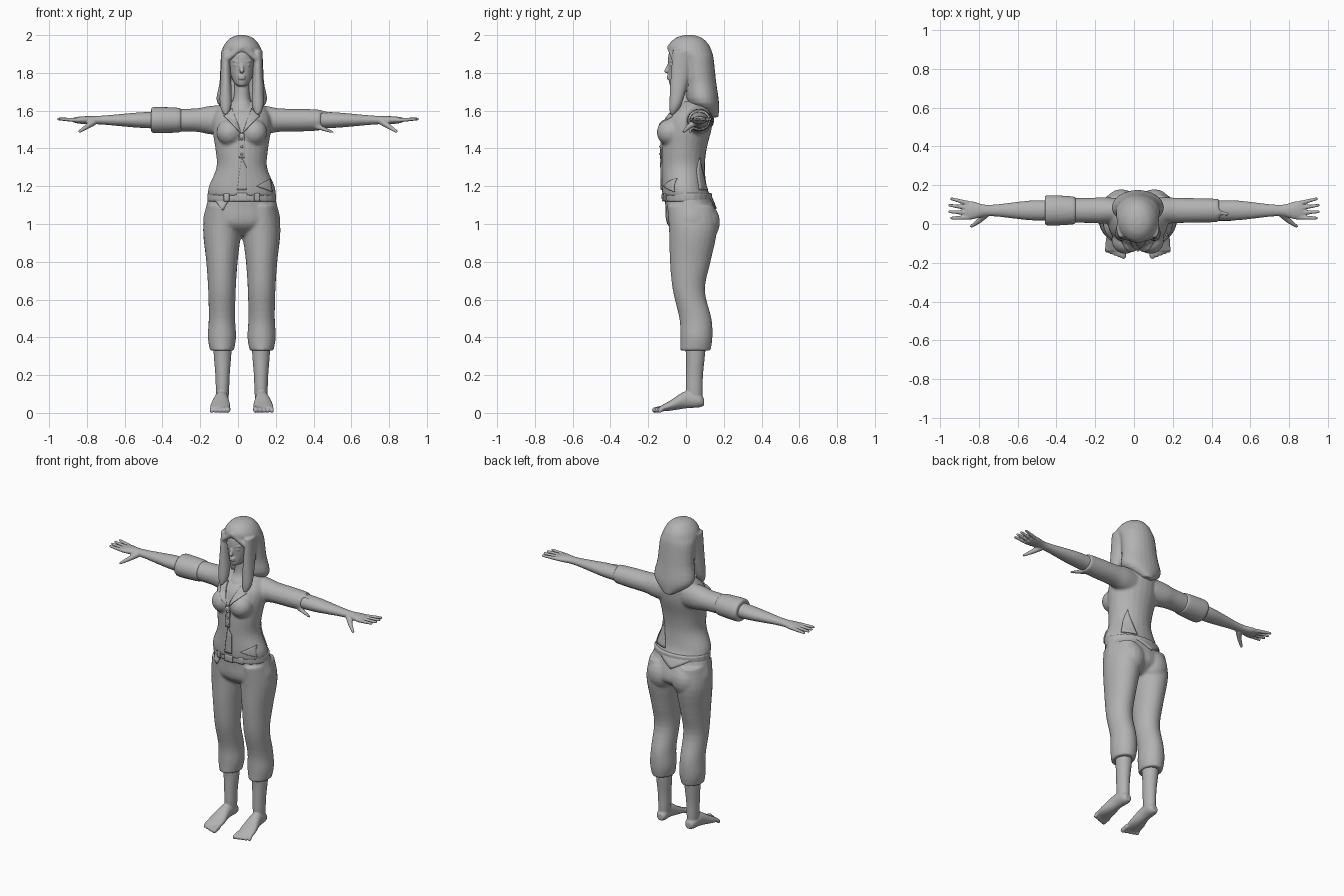
import bpy, bmesh, math
from mathutils import Matrix, Vector
from mathutils.bvhtree import BVHTree

cube = bpy.data.objects.get("Cube")
if cube:
    bpy.data.objects.remove(cube, do_unlink=True)

MIDDLE = 0.02                        # x of the body's middle line
SIDES = {"right": -1, "left": 1}
ARM_Y, ARM_Z = 0.07, 1.55            # axis of the outstretched arms
SEGMENTS, STEPS = 24, 4

grey = bpy.data.materials.new("plain_grey")
grey.use_nodes = True
grey.diffuse_color = (0.45, 0.45, 0.45, 1)
grey.node_tree.nodes["Principled BSDF"].inputs["Base Color"].default_value = grey.diffuse_color


def smooth_rows(rows):
    """Fill in a smooth curve through the given rows of numbers."""
    rows = [Vector(row) for row in rows]
    last = len(rows) - 1
    for i in range(last):
        start, end = rows[i], rows[i + 1]
        leave = (end - rows[max(i - 1, 0)]) / 2
        arrive = (rows[min(i + 2, last)] - start) / 2
        for step in range(STEPS):
            t = step / STEPS
            u = 1 - t
            yield start * (1 + 2 * t) * u * u + end * (1 + 2 * u) * t * t + leave * t * u * u - arrive * t * t * u
    yield rows[last]


def loft(bm, rows, across, along):
    """Skin elliptical rings; each row is x, y, z and two radii."""
    across, along = Vector(across), Vector(along)
    previous = None
    for row in smooth_rows(rows):
        ring = []
        for i in range(SEGMENTS):
            angle = math.tau * i / SEGMENTS
            offset = across * row[3] * math.cos(angle) + along * row[4] * math.sin(angle)
            ring.append(bm.verts.new(Vector(row[:3]) + offset))
        if previous is None:
            bm.faces.new(ring)
        else:
            for i in range(SEGMENTS):
                bm.faces.new((previous[i - 1], previous[i], ring[i], ring[i - 1]))
        previous = ring
    bm.faces.new(previous)


def upright(bm, x, rows):
    """Vertical form; rows are height, half width, front y, back y."""
    loft(bm, [(x, (front + back) / 2, z, half, (back - front) / 2) for z, half, front, back in rows],
         (1, 0, 0), (0, 1, 0))


def sideways(bm, side, rows):
    """Form along the arm axis; rows are distance, depth radius, height radius."""
    loft(bm, [(side * x, ARM_Y, ARM_Z, depth, height) for x, depth, height in rows], (0, 1, 0), (0, 0, 1))


def ball(bm, centre, size):
    bmesh.ops.create_uvsphere(bm, u_segments=16, v_segments=10, radius=1,
                              matrix=Matrix.Translation(centre) @ Matrix.Diagonal((*size, 1)))


def limb(bm, start, end, start_radius, end_radius):
    """Tapered rod with round ends."""
    start, end = Vector(start), Vector(end)
    turn = (end - start).to_track_quat("Z", "Y").to_matrix().to_4x4()
    bmesh.ops.create_cone(bm, cap_ends=True, segments=SEGMENTS, radius1=start_radius, radius2=end_radius,
                          depth=(end - start).length, matrix=Matrix.Translation((start + end) / 2) @ turn)
    ball(bm, start, [start_radius] * 3)
    ball(bm, end, [end_radius] * 3)


def finish(name, bm, voxel=None):
    """Make the object; a voxel size fuses its overlapping forms into one skin."""
    bmesh.ops.recalc_face_normals(bm, faces=bm.faces)
    mesh = bpy.data.meshes.new(name)
    bm.to_mesh(mesh)
    bm.free()
    mesh.materials.append(grey)
    for face in mesh.polygons:
        face.use_smooth = True
    obj = bpy.data.objects.new(name, mesh)
    bpy.context.collection.objects.link(obj)
    if voxel:
        fuse = obj.modifiers.new("Fuse", "REMESH")
        fuse.mode, fuse.voxel_size, fuse.use_smooth_shade = "VOXEL", voxel, True
        soften = obj.modifiers.new("Soften", "SMOOTH")
        soften.factor, soften.iterations = 0.5, 2
    return obj


def patch(name, target, outline, facing=-1):
    """Thin cloth plate, outlined in x and z, draped on the target's front or back."""
    bm = bmesh.new()
    bm.faces.new([bm.verts.new((x, 0, z)) for x, z in outline])
    bmesh.ops.triangulate(bm, faces=bm.faces)
    bmesh.ops.subdivide_edges(bm, edges=bm.edges, cuts=8, use_grid_fill=True)
    bpy.context.view_layer.update()
    tree = BVHTree.FromObject(target, bpy.context.evaluated_depsgraph_get())
    missed = []
    for vert in bm.verts:
        hit = tree.ray_cast(Vector((vert.co.x, facing, vert.co.z)), Vector((0, -facing, 0)))[0]
        if hit:
            vert.co.y = hit.y + facing * 0.003
        else:
            missed.append(vert)
    bmesh.ops.delete(bm, geom=missed, context="VERTS")
    plate = finish(name, bm).modifiers.new("Thickness", "SOLIDIFY")
    plate.thickness, plate.offset = 0.008, 0


def strip(name, target, x, bottom, top, half):
    """Upright rectangular plate."""
    patch(name, target, [(x - half, bottom), (x + half, bottom), (x + half, top), (x - half, top)])


# Trousers: pelvis, buttocks and legs fused
bm = bmesh.new()
upright(bm, MIDDLE, [(1.18, .165, -.115, .11), (1.1, .187, -.11, .15), (1, .2, -.1, .17), (.94, .1, -.03, .1)])
for side in SIDES.values():
    ball(bm, (MIDDLE + side * .085, .1, 1.01), (.085, .08, .1))
    upright(bm, MIDDLE + side * .105, [
        (1.1, .08, -.1, .15), (.97, .1, -.09, .165), (.8, .083, -.085, .13), (.65, .073, -.07, .1),
        (.5, .07, -.035, .135), (.4, .075, -.03, .14), (.33, .063, -.03, .13)])
trousers = finish("trousers", bm, .009)

# Belt with buckle and loops
bm = bmesh.new()
upright(bm, MIDDLE, [(z, .182, -.122, .138) for z in (1.12, 1.165)])
belt = finish("belt", bm, .007)
strip("buckle", belt, MIDDLE, 1.115, 1.17, .028)
for name, side in SIDES.items():
    strip(name + "_belt_loop", belt, MIDDLE + side * .08, 1.115, 1.17, .014)

# Shirt: torso, bust and sleeves fused
bm = bmesh.new()
upright(bm, MIDDLE, [(1.15, .18, -.125, .13), (1.2, .174, -.128, .11), (1.3, .134, -.13, .1),
                     (1.4, .14, -.13, .11), (1.5, .155, -.122, .135), (1.57, .15, -.1, .142),
                     (1.62, .12, -.05, .14), (1.65, .07, -.02, .12)])
for side in SIDES.values():
    ball(bm, (MIDDLE + side * .065, -.085, 1.485), (.07, .07, .07))
    sideways(bm, side, [(.06, .06, .08), (.15, .068, .075), (.22, .065, .062), (.34, .063, .06), (.44, .06, .055)])
# Torn end of the left sleeve
for y, z, drop in ((.03, 1.515, .028), (.06, 1.59, .007)):
    limb(bm, (.42, y, z), (.5, y - .01, z - drop), .015, .008)
shirt = finish("shirt", bm, .009)

# Rolled cuff on the right sleeve
bm = bmesh.new()
sideways(bm, SIDES["right"], [(.3, .064, .06), (.32, .073, .066), (.44, .079, .07), (.46, .07, .06)])
finish("rolled_cuff", bm, .008)

# Collar flaps, placket, buttons, tails and tear
for name, side in SIDES.items():
    inner, middle, outer = (MIDDLE + side * reach for reach in (.005, .05, .095))
    patch(name + "_collar", shirt, [(inner, 1.48), (middle, 1.53), (outer, 1.57), (middle, 1.61)])
strip("placket", shirt, MIDDLE, 1.35, 1.48, .014)
opening_width, opening_low, opening_high = .025, 1.18, 1.35
patch("shirt_opening", shirt, [(MIDDLE - opening_width, opening_low), (MIDDLE + opening_width, opening_low),
                               (MIDDLE + opening_width, 1.3), (MIDDLE, opening_high)])
bm = bmesh.new()
for k in range(3):
    ball(bm, (MIDDLE, -.135, 1.45 - k * .04), [.007] * 3)
finish("shirt_buttons", bm)
patch("right_shirt_tail", trousers, [(-.15, 1.16), (-.08, 1.07), (-.03, 1.16)])
patch("left_shirt_tear", shirt, [(.1, 1.2), (.17, 1.24), (.18, 1.17)])
patch("back_shirt_tail", trousers, [(-.15, 1.16), (0, 1.08), (.13, 1.16)], facing=1)
patch("back_tear", shirt, [(.11, 1.35), (.16, 1.18), (.07, 1.18)], facing=1)

# Bare arms, each with four fanned fingers and a bent thumb
for name, side in SIDES.items():
    bm = bmesh.new()
    sideways(bm, side, [(.3, .05, .05), (.5, .052, .042), (.6, .044, .034), (.7, .032, .025),
                        (.77, .03, .021), (.83, .046, .02), (.87, .045, .013)])
    for k in range(4):
        spread = k - 1.5
        limb(bm, (side * .85, ARM_Y + spread * .024, ARM_Z),
             (side * (.955 - .01 * abs(spread)), ARM_Y + .01 + spread * .033, ARM_Z + .006), .012, .008)
    wrist, knuckle, tip = (side * .765, .05, 1.54), (side * .8, .015, 1.515), (side * .838, -.012, 1.49)
    limb(bm, wrist, knuckle, .019, .013)
    limb(bm, knuckle, tip, .013, .008)
    finish(name + "_arm", bm, .005)

# Bare shins and feet, with toes shrinking outwards
for name, side in SIDES.items():
    bm = bmesh.new()
    upright(bm, MIDDLE + side * .102, [(.4, .052, -.01, .11), (.3, .046, 0, .1), (.2, .038, 0, .09),
                                       (.12, .035, 0, .088), (.05, .03, .01, .085)])
    loft(bm, [(MIDDLE + side * (.108 - y / 15), y, z, width, height) for y, z, width, height in (
        (.095, .058, .02, .02), (.07, .065, .034, .036), (0, .07, .037, .046),
        (-.08, .04, .052, .028), (-.14, .02, .05, .013))], (1, 0, 0), (0, 0, 1))
    for k in range(5):
        x, radius = MIDDLE + side * (.075 + k * .021), .015 - k * .001
        limb(bm, (x, -.125, .024), (x, -.165 + k * .007, radius), radius, radius)
    finish(name + "_foot", bm, .005)

# Neck, head and face
bm = bmesh.new()
upright(bm, MIDDLE, [(1.5, .07, -.1, .08), (1.6, .08, -.07, .1), (1.66, .046, -.035, .07), (1.77, .044, -.03, .06)])
upright(bm, MIDDLE, [(1.73, .022, -.082, -.02), (1.75, .042, -.09, .03), (1.8, .062, -.092, .07),
                     (1.88, .073, -.095, .09), (1.93, .065, -.08, .09), (1.96, .035, -.04, .06)])
limb(bm, (MIDDLE, -.087, 1.85), (MIDDLE, -.103, 1.81), .008, .012)
for lip_height in (1.783, 1.771):
    ball(bm, (MIDDLE, -.091, lip_height), (.02, .011, .007))
for side in SIDES.values():
    ball(bm, (MIDDLE + side * .03, -.077, 1.842), (.014, .011, .008))
    limb(bm, (MIDDLE + side * .014, -.088, 1.858), (MIDDLE + side * .046, -.077, 1.864), .007, .005)
finish("head", bm, .005)

# Long hair: back mass, side locks and fringe
bm = bmesh.new()
upright(bm, MIDDLE, [(1.565, .03, .12, .172), (1.64, .13, .01, .175), (1.75, .118, -.01, .16),
                     (1.87, .112, -.035, .147), (1.91, .108, -.09, .138), (1.95, .092, -.09, .12),
                     (1.985, .06, -.055, .085), (2, .02, -.01, .04)])
for side in SIDES.values():
    upright(bm, MIDDLE + side * .085, [(1.58, .012, -.085, -.06), (1.64, .032, -.088, -.02),
                                       (1.8, .027, -.08, .02), (1.92, .025, -.07, .03)])
    limb(bm, (MIDDLE, -.082, 1.935), (MIDDLE + side * .077, -.062, 1.875), .018, .016)
finish("hair", bm, .007)
